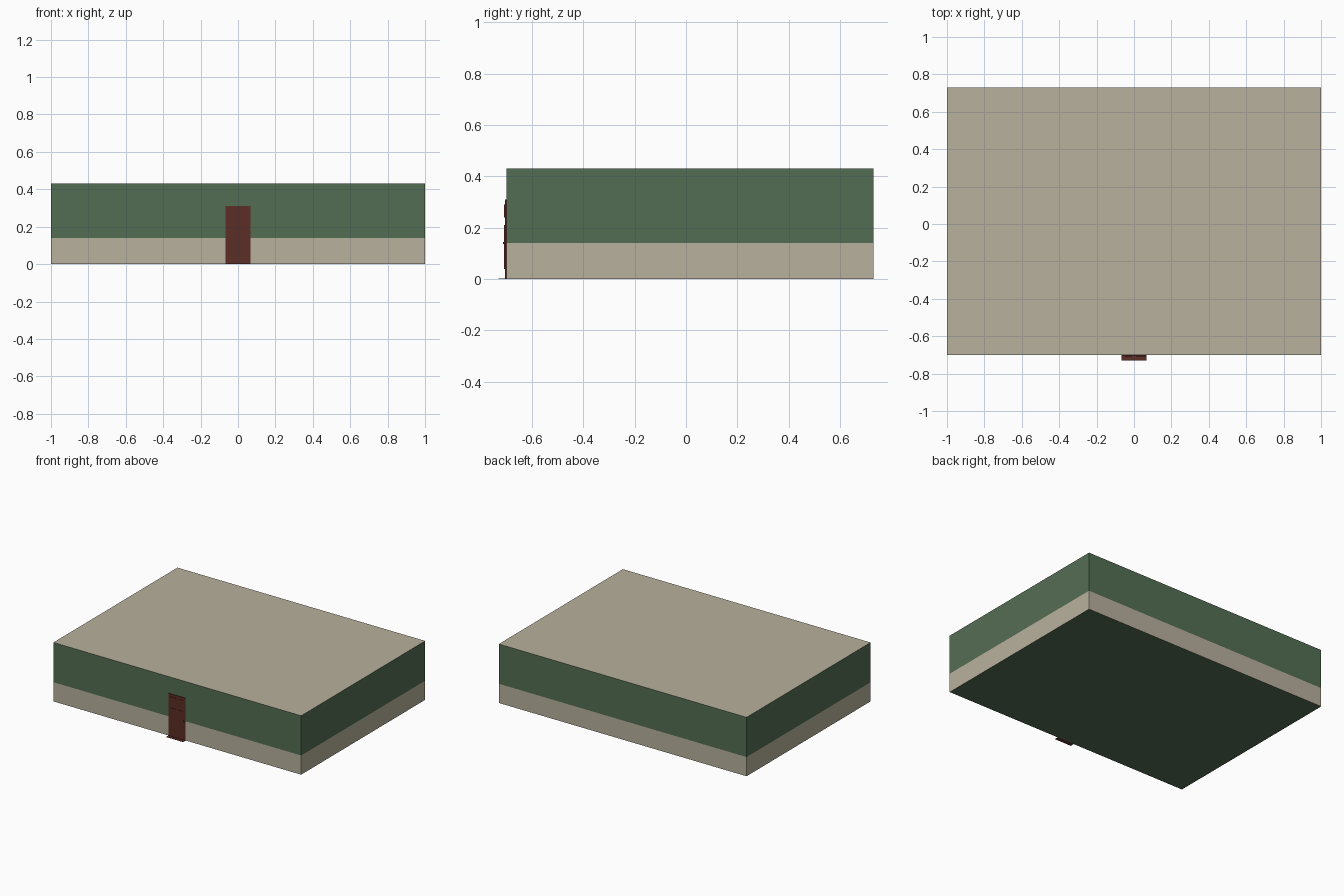
import bpy
import bmesh
from mathutils import Matrix, Vector

cube = bpy.data.objects.get("Cube")
if cube:
    bpy.data.objects.remove(cube, do_unlink=True)


def material(name, rgb):
    mat = bpy.data.materials.new(name)
    mat.use_nodes = True
    mat.diffuse_color = (*rgb, 1)
    mat.node_tree.nodes["Principled BSDF"].inputs["Base Color"].default_value = (*rgb, 1)
    return mat


TAN = material("tan plaster", (0.48, 0.44, 0.34))
GREEN = material("dark green wall", (0.088, 0.155, 0.088))
RED = material("dark red door", (0.107, 0.026, 0.019))


def add_box(bm, low, high):
    low, high = Vector(low), Vector(high)
    place = Matrix.Translation((low + high) / 2) @ Matrix.Diagonal((*(high - low), 1))
    bmesh.ops.create_cube(bm, size=1, matrix=place)


def finish(bm, name, *mats):
    mesh = bpy.data.meshes.new(name)
    bm.to_mesh(mesh)
    bm.free()
    for mat in mats:
        mesh.materials.append(mat)
    obj = bpy.data.objects.new(name, mesh)
    bpy.context.collection.objects.link(obj)
    return obj


def box(name, low, high, mat):
    bm = bmesh.new()
    add_box(bm, low, high)
    return finish(bm, name, mat)


FRONT, BACK = -0.70, 0.73
HEIGHT, BAND = 0.43, 0.14

# Building block: tan roof and lower band, green upper walls and underside
bm = bmesh.new()
add_box(bm, (-1, FRONT, 0), (1, BACK, HEIGHT))
bmesh.ops.bisect_plane(bm, geom=bm.verts[:] + bm.edges[:] + bm.faces[:],
                       plane_co=(0, 0, BAND), plane_no=(0, 0, 1))
bm.normal_update()
for face in bm.faces:
    z = face.calc_center_median().z
    upper_wall = z > BAND and face.normal.z < 0.5
    face.material_index = int(upper_wall or face.normal.z < -0.5)
finish(bm, "building", TAN, GREEN)

# Door slab against the front wall
door_front = FRONT - 0.005
box("door", (-0.068, door_front, 0), (0.068, FRONT, 0.31), RED)

# Raised door panels: a short upper pair and a tall lower pair
bm = bmesh.new()
for side in (-1, 1):
    for bottom, top in ((0.24, 0.29), (0.04, 0.21)):
        x = side * 0.03
        add_box(bm, (x - 0.02, door_front - 0.003, bottom),
                (x + 0.02, door_front, top))
finish(bm, "door_panels", RED)

# Door handle
box("door_handle", (0.052, door_front - 0.007, 0.136), (0.06, door_front, 0.144), RED)

# Thin threshold plate in front of the door
box("threshold", (-0.068, -0.73, 0), (0.068, FRONT, 0.002), RED)
